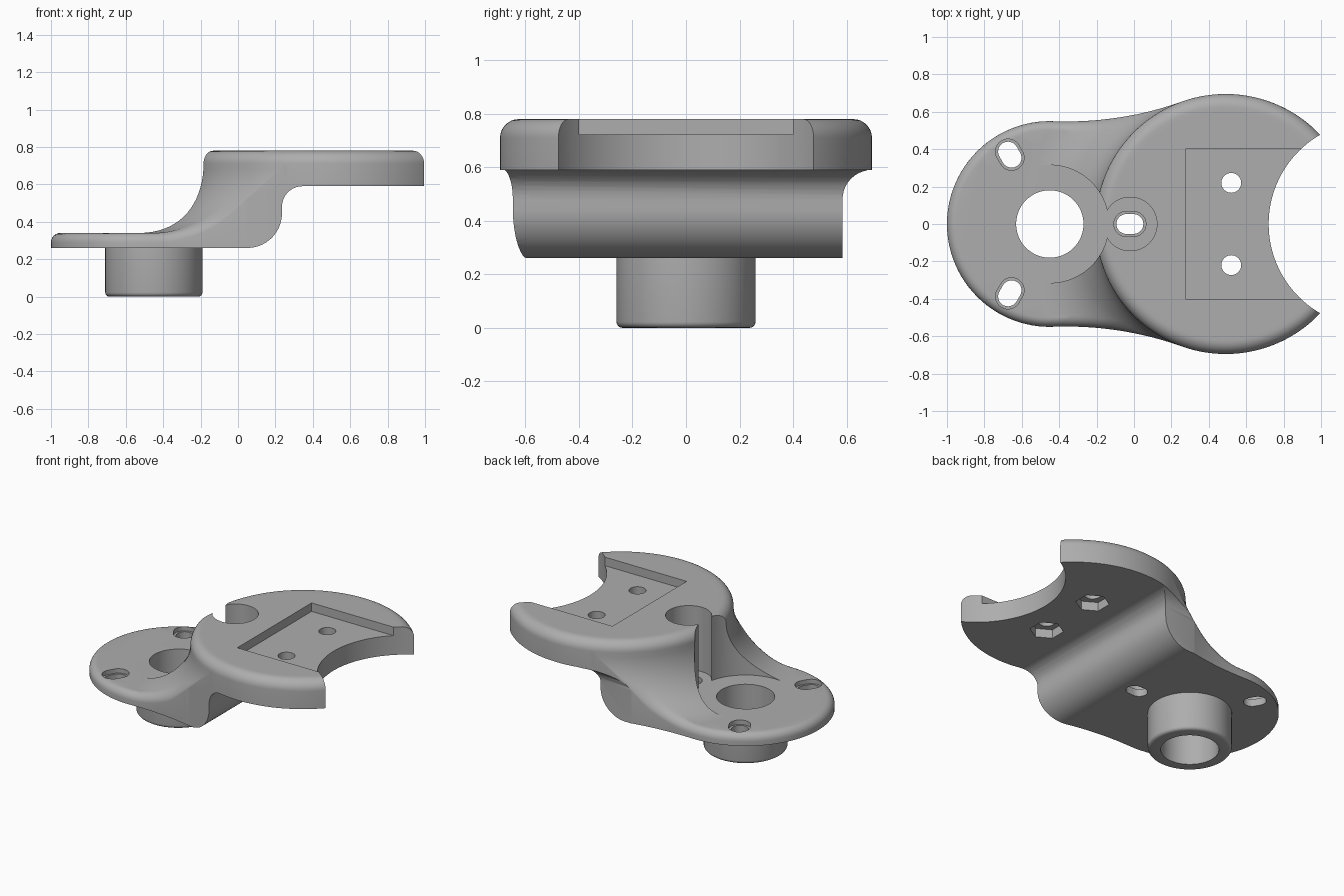
import bpy, bmesh, math
from math import sin, cos, pi, sqrt, hypot
from mathutils import Matrix

cube = bpy.data.objects.get("Cube")
if cube:
    bpy.data.objects.remove(cube, do_unlink=True)

# Main dimensions
BOTTOM, BASE_TOP, TOP, UNDER = 0.26, 0.34, 0.78, 0.59
DISC_X, DISC_R = 0.49, 0.695
HUB_X, HUB_R = -0.45, 0.55
ROUND, FILLET = 0.07, 0.37
BLEND_R, BLEND_U = 1.84, 0.85
EDGE = 0.05

grey = bpy.data.materials.new("grey_plastic")
grey.use_nodes = True
colour = (0.42, 0.42, 0.42, 1)
grey.diffuse_color = colour
grey.node_tree.nodes["Principled BSDF"].inputs["Base Color"].default_value = colour


def make(name, bm):
    bmesh.ops.recalc_face_normals(bm, faces=bm.faces)
    mesh = bpy.data.meshes.new(name)
    bm.to_mesh(mesh)
    bm.free()
    mesh.materials.append(grey)
    obj = bpy.data.objects.new(name, mesh)
    bpy.context.collection.objects.link(obj)
    return obj


def prism(name, pts, z0, z1, matrix=Matrix()):
    """Extrude a closed 2D outline from z0 to z1."""
    bm = bmesh.new()
    face = bm.faces.new([bm.verts.new((x, y, z0)) for x, y in pts])
    ext = bmesh.ops.extrude_face_region(bm, geom=[face])["geom"]
    verts = [v for v in ext if isinstance(v, bmesh.types.BMVert)]
    bmesh.ops.translate(bm, verts=verts, vec=(0, 0, z1 - z0))
    bm.transform(matrix)
    return make(name, bm)


def arc(cx, cy, r, a0, a1, n):
    return [(cx + r * cos(a0 + (a1 - a0) * i / n), cy + r * sin(a0 + (a1 - a0) * i / n))
            for i in range(n + 1)]


def circle(cx, cy, r, n=96):
    return arc(cx, cy, r, 0, 2 * pi, n)[:-1]


def slot(cx, cy, r, half, angle):
    dx, dy = half * cos(angle), half * sin(angle)
    return (arc(cx + dx, cy + dy, r, angle - pi / 2, angle + pi / 2, 16)
            + arc(cx - dx, cy - dy, r, angle + pi / 2, angle + 3 * pi / 2, 16))


def combine(target, tool, operation="DIFFERENCE"):
    mod = target.modifiers.new("join", "BOOLEAN")
    mod.operation, mod.object, mod.solver = operation, tool, "EXACT"
    bpy.context.view_layer.objects.active = target
    bpy.ops.object.modifier_apply(modifier=mod.name)
    bpy.data.objects.remove(tool, do_unlink=True)


def reach(a):
    """Distance from the disc centre to the outline; a = 0 points to the hub."""
    a = abs(a)
    v = sqrt((DISC_R + BLEND_R) ** 2 - BLEND_U ** 2)
    if a > math.atan2(v, BLEND_U):
        return DISC_R
    d = DISC_X - HUB_X
    hv = sqrt((HUB_R + BLEND_R) ** 2 - (d - BLEND_U) ** 2)
    k = HUB_R / (HUB_R + BLEND_R)
    if a < math.atan2(hv * k, d + (BLEND_U - d) * k):
        return d * cos(a) + sqrt(HUB_R ** 2 - (d * sin(a)) ** 2)
    p = BLEND_U * cos(a) + v * sin(a)
    return p - sqrt(max(0, p * p - (DISC_R + BLEND_R) ** 2 + BLEND_R ** 2))


def height(r):
    """Top profile: flat disc, rounded rim, concave fillet, flat base."""
    if r <= DISC_R - ROUND:
        return TOP
    if r <= DISC_R:
        return TOP - ROUND + sqrt(max(0, ROUND ** 2 - (r - DISC_R + ROUND) ** 2))
    if r < DISC_R + FILLET:
        return BASE_TOP + FILLET - sqrt(max(0, FILLET ** 2 - (DISC_R + FILLET - r) ** 2))
    return BASE_TOP


# Body: radial sections around the disc centre, clipped by the outline
stations = [0.3, 0.6]
stations += [DISC_R - ROUND + ROUND * sin(pi / 2 * i / 8) for i in range(9)]
stations += [DISC_R + FILLET * (1 - cos(pi / 2 * i / 18)) for i in range(1, 19)]
stations += [1.2, 1.35, 1.6]
RAYS, STEPS = 288, 6
bm = bmesh.new()
rings = []
for j in range(RAYS):
    a = -pi + 2 * pi * j / RAYS
    R = reach(a)
    slope = (reach(a + 0.002) - reach(a - 0.002)) / 0.004
    t = min(1, max(0, (R - DISC_R) / 0.15))
    b = EDGE * t * t * (3 - 2 * t)
    br = b * hypot(R, slope) / R
    line = [(min(s, R - br), 0) for s in stations]
    line += [(R - br + br * sin(pi / 2 * i / STEPS), b * (1 - cos(pi / 2 * i / STEPS)))
             for i in range(1, STEPS + 1)]
    rings.append([bm.verts.new((DISC_X - r * cos(a), r * sin(a), height(r) - drop))
                  for r, drop in line]
                 + [bm.verts.new((DISC_X - R * cos(a), R * sin(a), BOTTOM))])
centre = bm.verts.new((DISC_X, 0, TOP))
for j, ring in enumerate(rings):
    nxt = rings[(j + 1) % RAYS]
    bm.faces.new((centre, ring[0], nxt[0]))
    for i in range(len(ring) - 1):
        bm.faces.new((ring[i], ring[i + 1], nxt[i + 1], nxt[i]))
bm.faces.new([ring[-1] for ring in rings])
bmesh.ops.remove_doubles(bm, verts=bm.verts, dist=1e-5)
body = make("bracket_body", bm)

# Space under the overhanging plate: rounded heel and fillet at its end
heel = arc(0.05, 0.445, 0.185, -pi / 2, 0, 14) + arc(0.345, 0.48, 0.11, pi, pi / 2, 10)
heel += [(1.3, UNDER), (1.3, 0.1), (0.05, 0.1)]
combine(body, prism("heel_cutter", heel, -1, 1, Matrix.Rotation(pi / 2, 4, "X")))

# Filleted sides of the neck, mirrored
for side in (1, -1):
    flank = [(0.585, 0.1)] + arc(0.695, 0.48, 0.11, pi, pi / 2, 10) + [(0.9, UNDER), (0.9, 0.1)]
    turn = Matrix(((0, 0, 1, 0), (side, 0, 0, 0), (0, 1, 0, 0), (0, 0, 0, 1)))
    combine(body, prism("flank_cutter", flank, -1.2, 1.2, turn))

# Hub boss with a softened lower rim
boss = prism("boss", circle(HUB_X, 0, 0.26), 0, 0.3)
bm = bmesh.new()
bm.from_mesh(boss.data)
rim = [e for e in bm.edges if all(v.co.z < 0.01 for v in e.verts)]
bmesh.ops.bevel(bm, geom=rim, offset=0.022, segments=4, profile=0.5, affect="EDGES")
bm.to_mesh(boss.data)
bm.free()
combine(body, boss, "UNION")

# Clearances cut into the fillet, bore, and the concave end
combine(body, prism("hub_clearance", circle(HUB_X, 0, 0.315), BASE_TOP + 0.001, 1))
combine(body, prism("screw_clearance", circle(-0.02, 0, 0.143), BASE_TOP + 0.001, 1))
combine(body, prism("bore", circle(HUB_X, 0, 0.18), -0.1, 1))
combine(body, prism("end_cutter", circle(1.271, 0, 0.551, 128), 0, 1))

# Three radial slots with shallow recesses
for k in range(3):
    a = k * 2 * pi / 3
    x, y = HUB_X + 0.428 * cos(a), 0.428 * sin(a)
    combine(body, prism("slot_recess", slot(x, y, 0.067, 0.019, a), 0.31, 0.5))
    combine(body, prism("slot_hole", slot(x, y, 0.053, 0.019, a), 0.1, 0.5))

# Rectangular pocket, screw holes and hexagonal nut recesses
combine(body, prism("pocket", [(0.275, -0.4), (1.2, -0.4), (1.2, 0.4), (0.275, 0.4)], 0.722, 1))
for y in (0.22, -0.22):
    combine(body, prism("plate_hole", circle(0.52, y, 0.053, 40), 0.5, 1))
    nut = [(0.52 + 0.105 * cos(pi / 6 + i * pi / 3), y + 0.105 * sin(pi / 6 + i * pi / 3))
           for i in range(6)]
    combine(body, prism("nut_recess", nut, 0.5, 0.65))

bpy.ops.object.select_all(action="DESELECT")
body.select_set(True)
bpy.context.view_layer.objects.active = body
bpy.ops.object.shade_smooth_by_angle(angle=math.radians(32))
